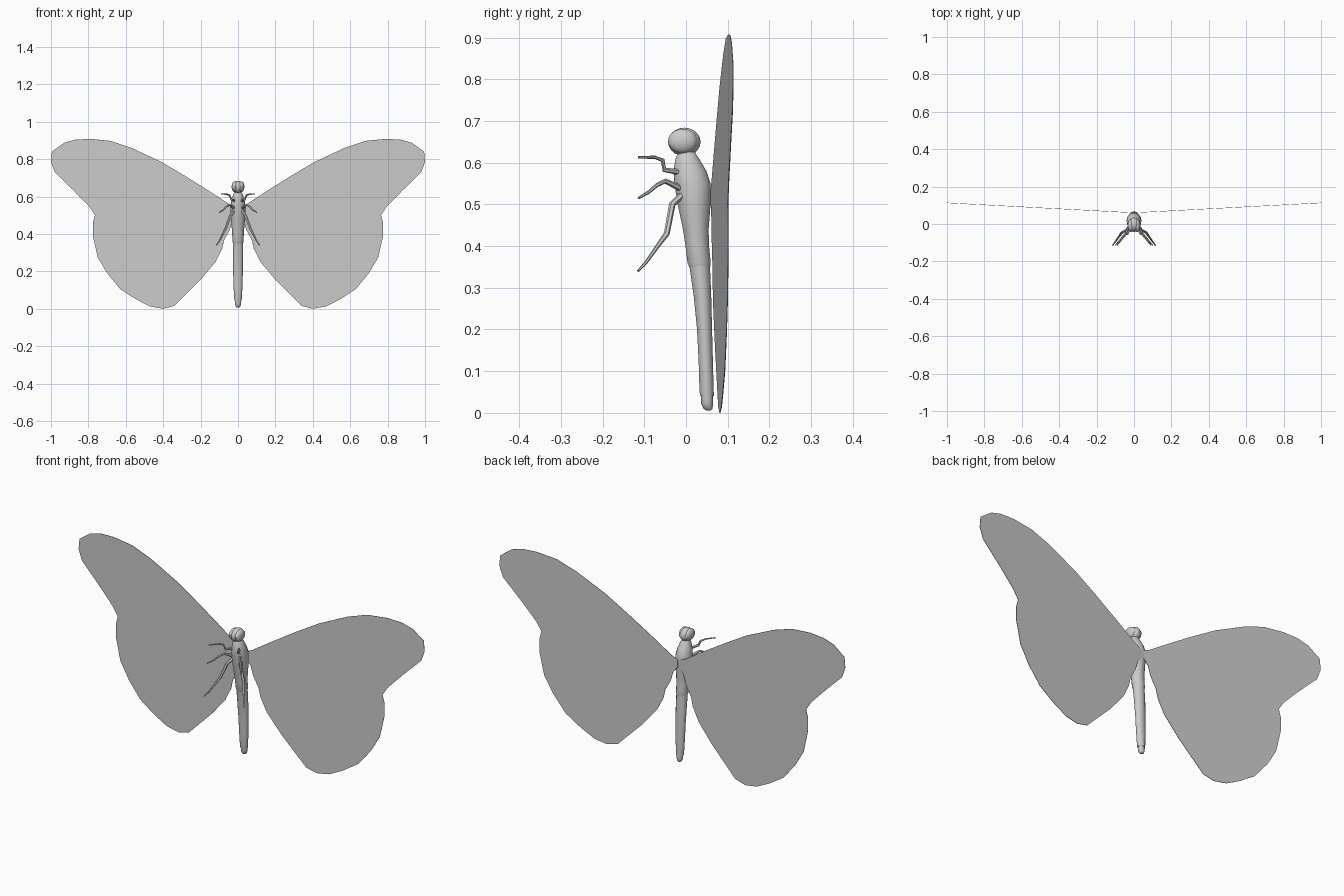
import bpy, bmesh, math
from mathutils import Vector

if "Cube" in bpy.data.objects:
    bpy.data.objects.remove(bpy.data.objects["Cube"], do_unlink=True)

grey = bpy.data.materials.new("plain grey")
grey.use_nodes = True
grey.diffuse_color = (0.6, 0.6, 0.6, 1)
grey.node_tree.nodes["Principled BSDF"].inputs["Base Color"].default_value = (0.6, 0.6, 0.6, 1)


def finish(name, bm, smooth=True):
    bmesh.ops.recalc_face_normals(bm, faces=bm.faces)
    mesh = bpy.data.meshes.new(name)
    bm.to_mesh(mesh)
    bm.free()
    mesh.materials.append(grey)
    ob = bpy.data.objects.new(name, mesh)
    bpy.context.collection.objects.link(ob)
    if smooth:
        bpy.ops.object.select_all(action='DESELECT')
        ob.select_set(True)
        bpy.context.view_layer.objects.active = ob
        bpy.ops.object.shade_smooth_by_angle(angle=math.radians(40))
    return ob


def skin(name, rings):
    """Bridge closed rings of points and cap both ends."""
    bm = bmesh.new()
    loops = [[bm.verts.new(p) for p in ring] for ring in rings]
    n = len(loops[0])
    for a, b in zip(loops, loops[1:]):
        for i in range(n):
            j = (i + 1) % n
            bm.faces.new((a[i], a[j], b[j], b[i]))
    bm.faces.new(loops[0])
    bm.faces.new(loops[-1])
    return finish(name, bm)


def body_part(name, sections, sides=14):
    """Upright loft; each section is height, front y, back y, half width."""
    rings = []
    for z, front, back, half in sections:
        mid, depth = (front + back) / 2, (back - front) / 2
        angles = [math.tau * i / sides for i in range(sides)]
        rings.append([(half * math.cos(a), mid + depth * math.sin(a), z) for a in angles])
    return skin(name, rings)


def leg(name, points, side, sides=6):
    """Tapered jointed tube; each point is x, y, z, radius."""
    path = [Vector((side * x, y, z)) for x, y, z, r in points]
    rings = []
    for i, p in enumerate(path):
        along = (path[min(i + 1, len(path) - 1)] - path[max(i - 1, 0)]).normalized()
        u = along.cross(Vector((1, 0, 0))).normalized()
        v = along.cross(u)
        r = points[i][3]
        rings.append([p + r * (u * math.cos(math.tau * k / sides) + v * math.sin(math.tau * k / sides))
                      for k in range(sides)])
    return skin(name, rings)


def ball(name, centre, size):
    bm = bmesh.new()
    bmesh.ops.create_uvsphere(bm, u_segments=16, v_segments=10, radius=1)
    for v in bm.verts:
        v.co = Vector(c + s * k for c, s, k in zip(centre, size, v.co))
    return finish(name, bm)


# Body
body_part("thorax", [(0.625, -0.018, 0.022, 0.018), (0.61, -0.026, 0.032, 0.026),
                     (0.58, -0.031, 0.05, 0.035), (0.55, -0.029, 0.06, 0.040),
                     (0.50, -0.021, 0.06, 0.040), (0.44, -0.008, 0.055, 0.034),
                     (0.40, -0.002, 0.056, 0.031), (0.36, 0.003, 0.06, 0.030),
                     (0.345, 0.009, 0.058, 0.026)])
body_part("abdomen", [(0.355, 0.007, 0.058, 0.028), (0.28, 0.018, 0.061, 0.028),
                      (0.20, 0.026, 0.063, 0.026), (0.12, 0.030, 0.065, 0.024),
                      (0.05, 0.032, 0.067, 0.020), (0.04, 0.034, 0.067, 0.019)])
body_part("tail_tip", [(0.045, 0.036, 0.065, 0.016), (0.022, 0.036, 0.065, 0.016),
                       (0.01, 0.042, 0.064, 0.011), (0.006, 0.048, 0.06, 0.006)])

# Head
ball("head", (0, -0.004, 0.65), (0.028, 0.039, 0.034))
body_part("neck", [(0.64, -0.018, 0.02, 0.016), (0.61, -0.022, 0.026, 0.02)])

# Leg paths for the left side
legs = {
    "front_leg": [(0.02, -0.02, 0.578, .007), (0.035, -0.052, 0.583, .006),
                  (0.045, -0.056, 0.606, .005), (0.06, -0.075, 0.613, .004),
                  (0.09, -0.114, 0.613, .003)],
    "middle_leg": [(0.02, -0.012, 0.538, .008), (0.045, -0.05, 0.556, .006),
                   (0.062, -0.07, 0.546, .005), (0.078, -0.09, 0.529, .004),
                   (0.1, -0.114, 0.515, .003)],
    "hind_leg": [(0.02, -0.008, 0.525, .008), (0.04, -0.033, 0.5, .008),
                 (0.066, -0.046, 0.43, .007), (0.085, -0.074, 0.392, .005),
                 (0.1, -0.095, 0.362, .004), (0.115, -0.115, 0.34, .003)],
}

# Wing outline as x, z, for fore and hind lobes in one sheet
outline = [(0.005, 0.54), (0.04, 0.555), (0.155, 0.63), (0.283, 0.71), (0.41, 0.785), (0.57, 0.86),
           (0.68, 0.897), (0.79, 0.908), (0.87, 0.904), (0.93, 0.887), (0.995, 0.84),
           (1.0, 0.785), (0.98, 0.73), (0.877, 0.63), (0.795, 0.545), (0.765, 0.5),
           (0.776, 0.46), (0.776, 0.39), (0.75, 0.275), (0.70, 0.19), (0.63, 0.105),
           (0.545, 0.05), (0.47, 0.012), (0.40, 0.0), (0.34, 0.015), (0.2, 0.155),
           (0.12, 0.25), (0.085, 0.32), (0.075, 0.365), (0.045, 0.42), (0.03, 0.47), (0.005, 0.5)]

for side, word in ((1, "left"), (-1, "right")):
    ball(word + "_eye", (side * 0.017, -0.008, 0.652), (0.017, 0.035, 0.029))
    for name, points in legs.items():
        leg(word + "_" + name, points, side)
    bm = bmesh.new()
    bm.faces.new([bm.verts.new((side * x, 0.06 + 0.053 * x, z)) for x, z in outline])
    wing = finish(word + "_wing", bm, smooth=False)
    thick = wing.modifiers.new("thin sheet", 'SOLIDIFY')
    thick.thickness = 0.002
    thick.offset = 0
